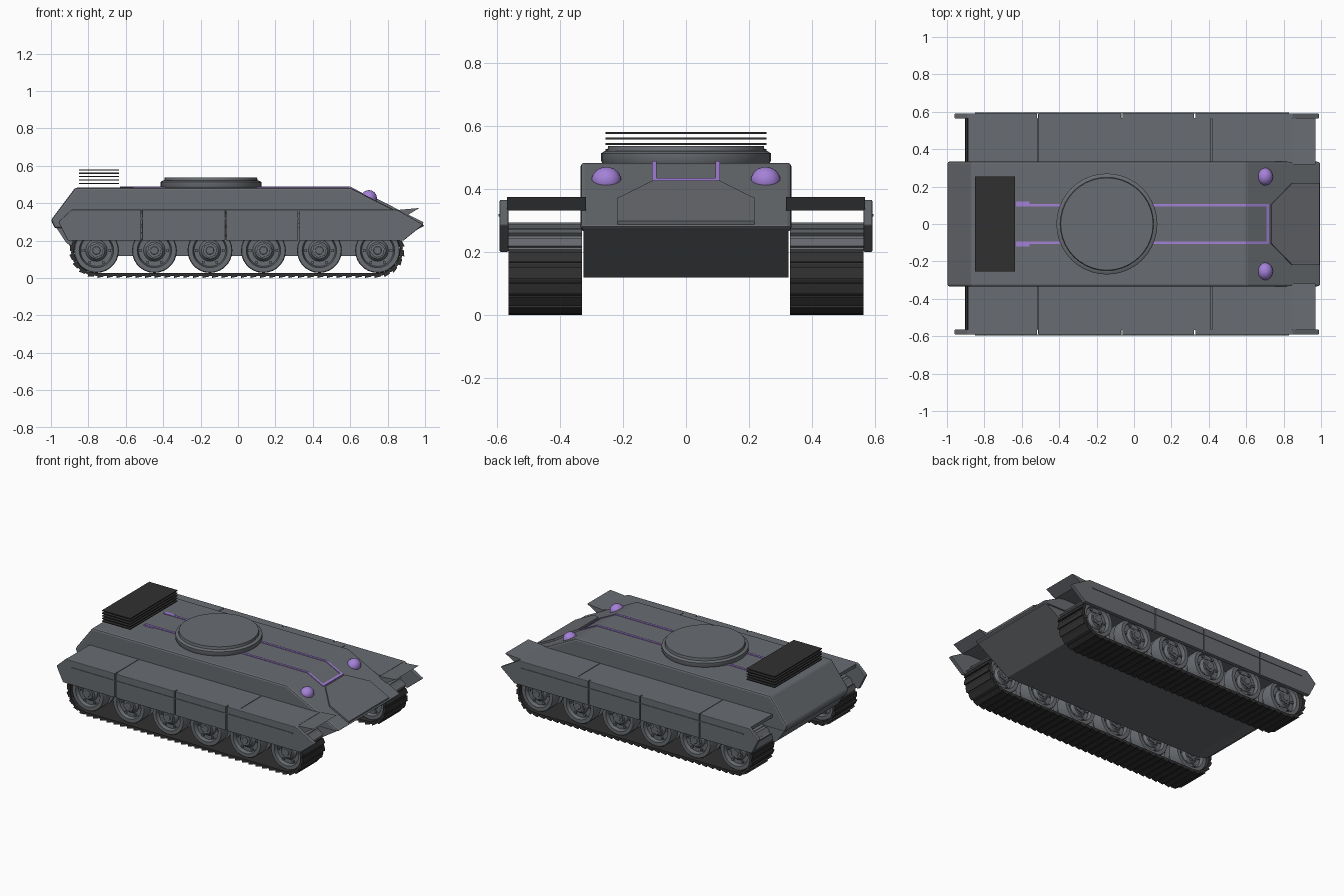
import bpy, bmesh, math
from mathutils import Vector

if "Cube" in bpy.data.objects:
    bpy.data.objects.remove(bpy.data.objects["Cube"], do_unlink=True)


def material(name, rgb):
    m = bpy.data.materials.new(name)
    m.use_nodes = True
    m.diffuse_color = (*rgb, 1)
    bsdf = m.node_tree.nodes["Principled BSDF"]
    bsdf.inputs["Base Color"].default_value = (*rgb, 1)
    bsdf.inputs["Roughness"].default_value = 0.7
    return m


GREY = material("armour grey", (0.14, 0.15, 0.165))
BLACK = material("track black", (0.03, 0.03, 0.03))
PURPLE = material("lamp purple", (0.37, 0.22, 0.68))


def finish(name, bm, mats, bevel=0.0, smooth=False):
    bmesh.ops.recalc_face_normals(bm, faces=bm.faces)
    mesh = bpy.data.meshes.new(name)
    bm.to_mesh(mesh)
    bm.free()
    for m in mats:
        mesh.materials.append(m)
    ob = bpy.data.objects.new(name, mesh)
    bpy.context.collection.objects.link(ob)
    if bevel:
        mod = ob.modifiers.new("edge bevel", "BEVEL")
        mod.width = bevel
        mod.segments = 2
        mod.angle_limit = math.radians(25)
    if smooth:
        bpy.ops.object.select_all(action="DESELECT")
        ob.select_set(True)
        bpy.context.view_layer.objects.active = ob
        bpy.ops.object.shade_smooth_by_angle(angle=math.radians(35))
    return ob


def extrude(bm, points, offset):
    face = bm.faces.new([bm.verts.new(p) for p in points])
    new = bmesh.ops.extrude_face_region(bm, geom=[face])["geom"]
    verts = [v for v in new if isinstance(v, bmesh.types.BMVert)]
    bmesh.ops.translate(bm, verts=verts, vec=offset)


def prism(name, profile, y0, y1, mat=GREY, bevel=0.0):
    """Side profile in x, z carried across y."""
    bm = bmesh.new()
    extrude(bm, [(x, y0, z) for x, z in profile], (0, y1 - y0, 0))
    return finish(name, bm, [mat], bevel)


def box(name, x0, x1, y0, y1, z0, z1, mat=GREY, bevel=0.0):
    return prism(name, [(x0, z0), (x1, z0), (x1, z1), (x0, z1)], y0, y1, mat, bevel)


def lathe(bm, profile, segments, centre, axis):
    """Spin (radius, height) points round an axis through centre."""
    side = Vector((1, 0, 0))
    c = Vector(centre)
    verts = [bm.verts.new(c + side * r + axis * h) for r, h in profile]
    edges = [bm.edges.new(p) for p in zip(verts, verts[1:])]
    bmesh.ops.spin(bm, geom=verts + edges, cent=c, axis=axis,
                   angle=math.tau, steps=segments, use_merge=True)
    bmesh.ops.remove_doubles(bm, verts=bm.verts, dist=0.0002)


# Hull
deck = 0.483


def slope(x):
    return deck - (x - 0.6) * 0.507


prism("upper_hull", [(-0.87, deck), (0.6, deck), (1.0, 0.28), (0.97, 0.265),
                     (-0.98, 0.265), (-1.0, 0.31)], -0.335, 0.335, GREY, 0.012)
prism("lower_hull", [(-0.985, 0.29), (0.985, 0.275), (0.74, 0.118), (-0.76, 0.118),
                     (-0.85, 0.135), (-0.92, 0.19)], -0.325, 0.325)

# Raised plate on the front slope
bm = bmesh.new()
outline = [(0.73, 0.105), (0.84, 0.218), (0.985, 0.218)]
outline += [(x, -y) for x, y in reversed(outline)]
extrude(bm, [(x, y, slope(x) - 0.01) for x, y in outline], (0.006, 0, 0.02))
finish("glacis_plate", bm, [GREY])

# Purple trim along the deck and over the front slope
for s, label in ((1, "left"), (-1, "right")):
    prism(label + "_trim", [(-0.63, deck), (0.6, deck), (0.72, slope(0.72)),
                            (0.72, slope(0.72) + 0.005), (0.6, deck + 0.005),
                            (-0.63, deck + 0.005)], s * 0.093, s * 0.108, PURPLE)
    box(label + "_rear_glow", -0.63, -0.56, s * 0.1, s * 0.12, deck, deck + 0.003, PURPLE)
prism("front_trim", [(0.708, slope(0.708)), (0.722, slope(0.722)),
                     (0.722, slope(0.722) + 0.006), (0.708, slope(0.708) + 0.006)],
      -0.108, 0.108, PURPLE)

# Turret ring and lid
bm = bmesh.new()
lathe(bm, [(0.262, 0.475), (0.27, 0.49), (0.27, 0.513), (0.258, 0.52), (0.25, 0.52),
           (0.247, 0.537), (0, 0.537)], 40, (-0.145, 0, 0), Vector((0, 0, 1)))
finish("turret_ring", bm, [GREY], smooth=True)

# Stacked rear plates
for i in range(5):
    z = 0.503 + i * 0.018
    box(f"rear_plate_{i + 1}", -0.85, -0.637, -0.255, 0.255, z, z + 0.006, BLACK)


def fenders_and_skirt(s, label):
    # Fender panels with narrow seams
    cuts = [-0.89, -0.515, 0.415, 0.85]
    for i, (a, b) in enumerate(zip(cuts, cuts[1:])):
        box(f"{label}_fender_{i + 1}", a + 0.002, b - 0.002, s * 0.33, s * 0.568, 0.342, 0.365)
    prism(label + "_fender_tip", [(0.846, 0.363), (0.97, 0.374), (0.90, 0.332), (0.846, 0.342)],
          s * 0.318, s * 0.568)
    # Skirt panels, pointed at both ends
    low, high, y0, y1 = 0.2, 0.365, s * 0.564, s * 0.592
    seams = [-0.515, -0.065, 0.325]
    g = 0.003
    prism(label + "_skirt_rear", [(-0.96, 0.3), (-0.89, high), (seams[0] - g, high),
                                  (seams[0] - g, low), (-0.91, low)], y0, y1, GREY, 0.004)
    for a, b in zip(seams, seams[1:]):
        box(label + "_skirt_middle", a + g, b - g, y0, y1, low, high, GREY, 0.004)
    prism(label + "_skirt_front", [(seams[2] + g, low), (seams[2] + g, high), (0.85, high),
                                   (0.99, 0.285), (0.885, low)], y0, y1, GREY, 0.004)
    box(label + "_skirt_rail", -0.85, 0.83, s * 0.59, s * 0.596, 0.312, 0.32)


# Running gear
rear_x, front_x, axle_z = -0.757, 0.746, 0.147
wheel_xs = [rear_x, -0.447, -0.15, 0.136, 0.435, front_x]


def wheels(s, label):
    half = [(0, 0.1), (0.02, 0.1), (0.026, 0.092), (0.045, 0.088), (0.058, 0.07),
            (0.085, 0.07), (0.092, 0.095), (0.116, 0.095), (0.12, 0.088)]
    profile = half + [(0.12, 0.02), (0.09, 0.015)]
    profile += [(r, -h) for r, h in reversed(profile)]
    for i, x in enumerate(wheel_xs):
        centre = Vector((x, s * 0.447, axle_z))
        bm = bmesh.new()
        lathe(bm, profile, 28, centre, Vector((0, 1, 0)))
        finish(f"{label}_wheel_{i + 1}", bm, [GREY], smooth=True)
        # Hexagonal hub caps and bolts on both faces
        bm = bmesh.new()
        for d in (-1, 1):
            hex_points = [(centre.x + 0.04 * math.cos(k * math.tau / 6 + 0.3),
                           centre.y + d * 0.08,
                           axle_z + 0.04 * math.sin(k * math.tau / 6 + 0.3)) for k in range(6)]
            extrude(bm, hex_points, (0, d * 0.018, 0))
            for k in range(6):
                a = k * math.tau / 6
                px, pz = centre.x + 0.072 * math.cos(a), axle_z + 0.072 * math.sin(a)
                q = 0.007
                extrude(bm, [(px - q, centre.y + d * 0.068, pz - q), (px + q, centre.y + d * 0.068, pz - q),
                             (px + q, centre.y + d * 0.068, pz + q), (px - q, centre.y + d * 0.068, pz + q)],
                        (0, d * 0.012, 0))
        finish(f"{label}_hub_{i + 1}", bm, [GREY])


def track_point(t, r):
    """Point and outward direction at distance t round the track loop."""
    run, arc = front_x - rear_x, math.pi * 0.14
    t %= 2 * (run + arc)
    if t < run:
        x, a = rear_x + t, -math.pi / 2
    elif t < run + arc:
        x, a = front_x, -math.pi / 2 + (t - run) / 0.14
    elif t < 2 * run + arc:
        x, a = front_x - (t - run - arc), math.pi / 2
    else:
        x, a = rear_x, math.pi / 2 + (t - 2 * run - arc) / 0.14
    return x + r * math.cos(a), axle_z + r * math.sin(a)


def track(s, label):
    bm = bmesh.new()
    total = 2 * (front_x - rear_x + math.pi * 0.14)
    count = 76
    step = total / count
    y0, y1 = s * 0.33, s * 0.564
    for i in range(count):
        t = i * step
        # Link pad, then its raised tread bar
        for a, b, r0, r1, r2 in ((0, 1.0, 0.121, 0.136, 0.136), (0.1, 0.75, 0.134, 0.147, 0.14)):
            p = [track_point(t + a * step, r0), track_point(t + b * step, r0),
                 track_point(t + b * step, r2), track_point(t + a * step, r1)]
            extrude(bm, [(x, y0, z) for x, z in p], (0, y1 - y0, 0))
    # The upper run is worn to bare grey
    for f in bm.faces:
        f.material_index = 1 if f.calc_center_median().z > 0.205 else 0
    finish(label + "_track", bm, [BLACK, GREY])


for s, label in ((1, "left"), (-1, "right")):
    fenders_and_skirt(s, label)
    wheels(s, label)
    track(s, label)
    # Headlamp dome in a low collar
    bm = bmesh.new()
    bmesh.ops.create_uvsphere(bm, u_segments=20, v_segments=12, radius=0.045)
    bmesh.ops.scale(bm, vec=(0.95, 1.05, 0.95), verts=bm.verts)
    bmesh.ops.translate(bm, vec=(0.7, s * 0.253, 0.427), verts=bm.verts)
    finish(label + "_headlamp", bm, [PURPLE], smooth=True)
